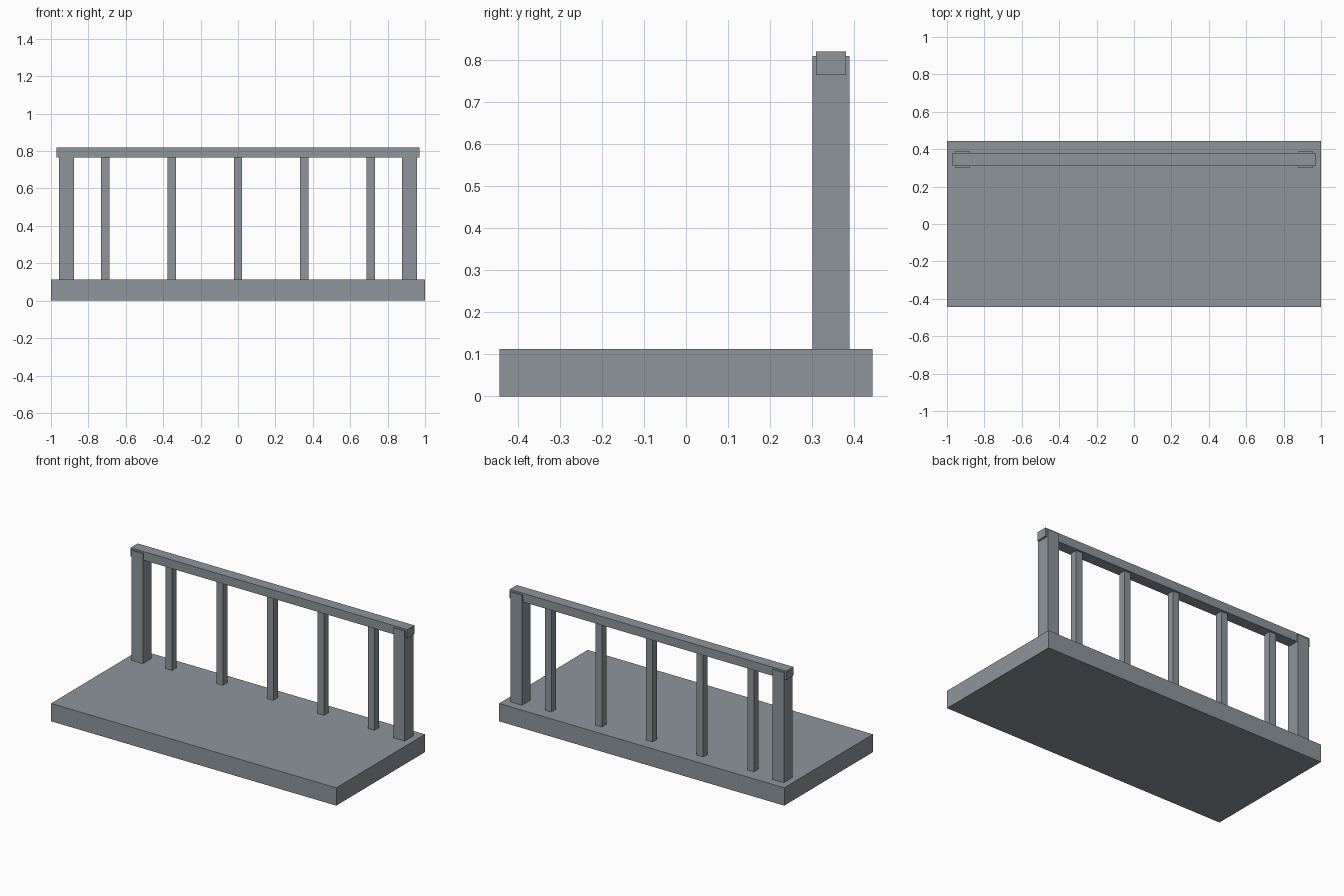
import bpy

if "Cube" in bpy.data.objects:
    bpy.data.objects.remove(bpy.data.objects["Cube"])

grey = bpy.data.materials.new("blue_grey")
grey.diffuse_color = (0.27, 0.30, 0.33, 1)
grey.use_nodes = True
grey.node_tree.nodes["Principled BSDF"].inputs["Base Color"].default_value = grey.diffuse_color


def box(name, center, size):
    """Axis-aligned box with its real dimensions applied to the mesh."""
    bpy.ops.mesh.primitive_cube_add(size=1, location=center)
    ob = bpy.context.object
    ob.name = name
    ob.scale = size
    bpy.ops.object.transform_apply(location=False, rotation=False, scale=True)
    ob.data.materials.append(grey)
    return ob


RAIL_Y = 0.345
FLOOR = 0.113       # top of the slab
RAIL_BOTTOM = 0.765

# Floor slab
box("floor_slab", (0, 0, FLOOR / 2), (2, 0.888, FLOOR))

# End posts, rising almost to the top of the handrail
post_top = 0.81
for side, label in ((-1, "left"), (1, "right")):
    box(f"{label}_post", (side * 0.918, RAIL_Y, (FLOOR + post_top) / 2),
        (0.08, 0.087, post_top - FLOOR))

# Slim balusters between slab and handrail
for i in range(5):
    box(f"baluster_{i + 1}", ((i - 2) * 0.355, RAIL_Y, (FLOOR + RAIL_BOTTOM) / 2),
        (0.045, 0.045, RAIL_BOTTOM - FLOOR))

# Handrail
box("handrail", (0, RAIL_Y, 0.7925), (1.94, 0.071, 0.055))
